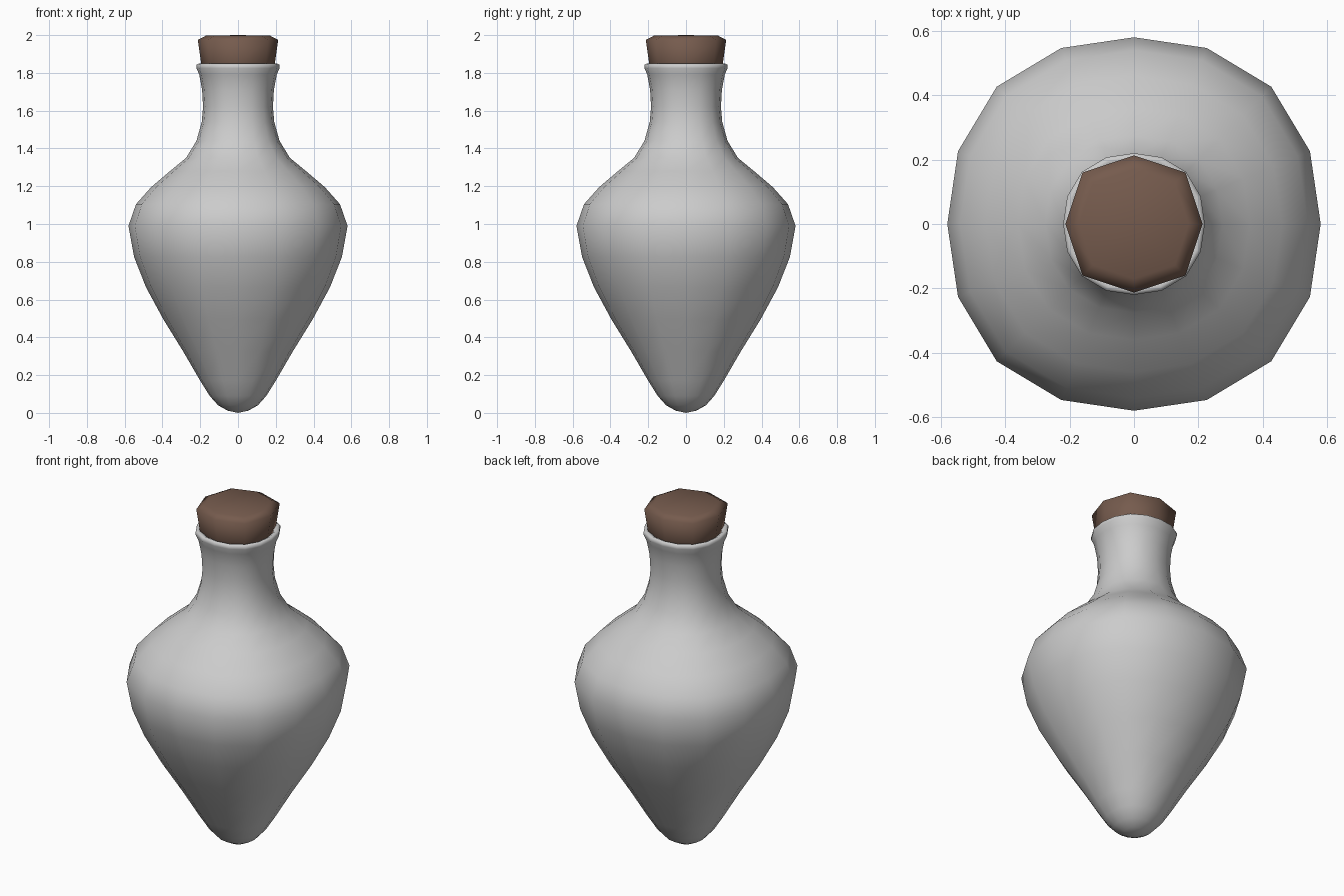
import bpy, bmesh, math

if "Cube" in bpy.data.objects:
    bpy.data.objects.remove(bpy.data.objects["Cube"])


def lathe(name, profile, sides, square):
    """Revolve (radius, z) points; 'square' pushes the diagonals slightly outward."""
    bm = bmesh.new()
    rings = []
    for r, z in profile:
        if r == 0:
            rings.append([bm.verts.new((0, 0, z))] * sides)
            continue
        ring = []
        for i in range(sides):
            a = 2 * math.pi * i / sides
            k = r * (1 + square * (1 - math.cos(4 * a)) / 2)
            ring.append(bm.verts.new((k * math.cos(a), k * math.sin(a), z)))
        rings.append(ring)
    for low, high in zip(rings, rings[1:]):
        for i in range(sides):
            j = (i + 1) % sides
            corners = [low[i], low[j], high[j], high[i]]
            bm.faces.new(list(dict.fromkeys(corners)))
    bmesh.ops.recalc_face_normals(bm, faces=bm.faces)
    for f in bm.faces:
        f.smooth = True
    mesh = bpy.data.meshes.new(name)
    bm.to_mesh(mesh)
    bm.free()
    obj = bpy.data.objects.new(name, mesh)
    bpy.context.collection.objects.link(obj)
    return obj


# Flask: rounded point, wide shoulder, narrow neck and rolled lip
lathe("flask", [
    (0, 0), (0.055, 0.012), (0.105, 0.04), (0.15, 0.09), (0.2, 0.17),
    (0.29, 0.325), (0.395, 0.495), (0.487, 0.665), (0.55, 0.825),
    (0.58, 0.99), (0.54, 1.105), (0.46, 1.195), (0.36, 1.28),
    (0.275, 1.35), (0.22, 1.44), (0.192, 1.54), (0.185, 1.62),
    (0.19, 1.71), (0.205, 1.79), (0.22, 1.825), (0.22, 1.843),
    (0.207, 1.85), (0.188, 1.84), (0.175, 1.78),
], 16, 0.04)

# Cork stopper: eight-sided plug, flared, with a bevelled top
cork = lathe("cork", [
    (0, 1.77), (0.175, 1.77), (0.195, 1.85), (0.213, 1.975),
    (0.17, 1.997), (0, 2.0),
], 8, 0.06)
brown = bpy.data.materials.new("cork_brown")
brown.diffuse_color = (0.18, 0.105, 0.075, 1)
brown.use_nodes = True
brown.node_tree.nodes["Principled BSDF"].inputs["Base Color"].default_value = brown.diffuse_color
cork.data.materials.append(brown)
